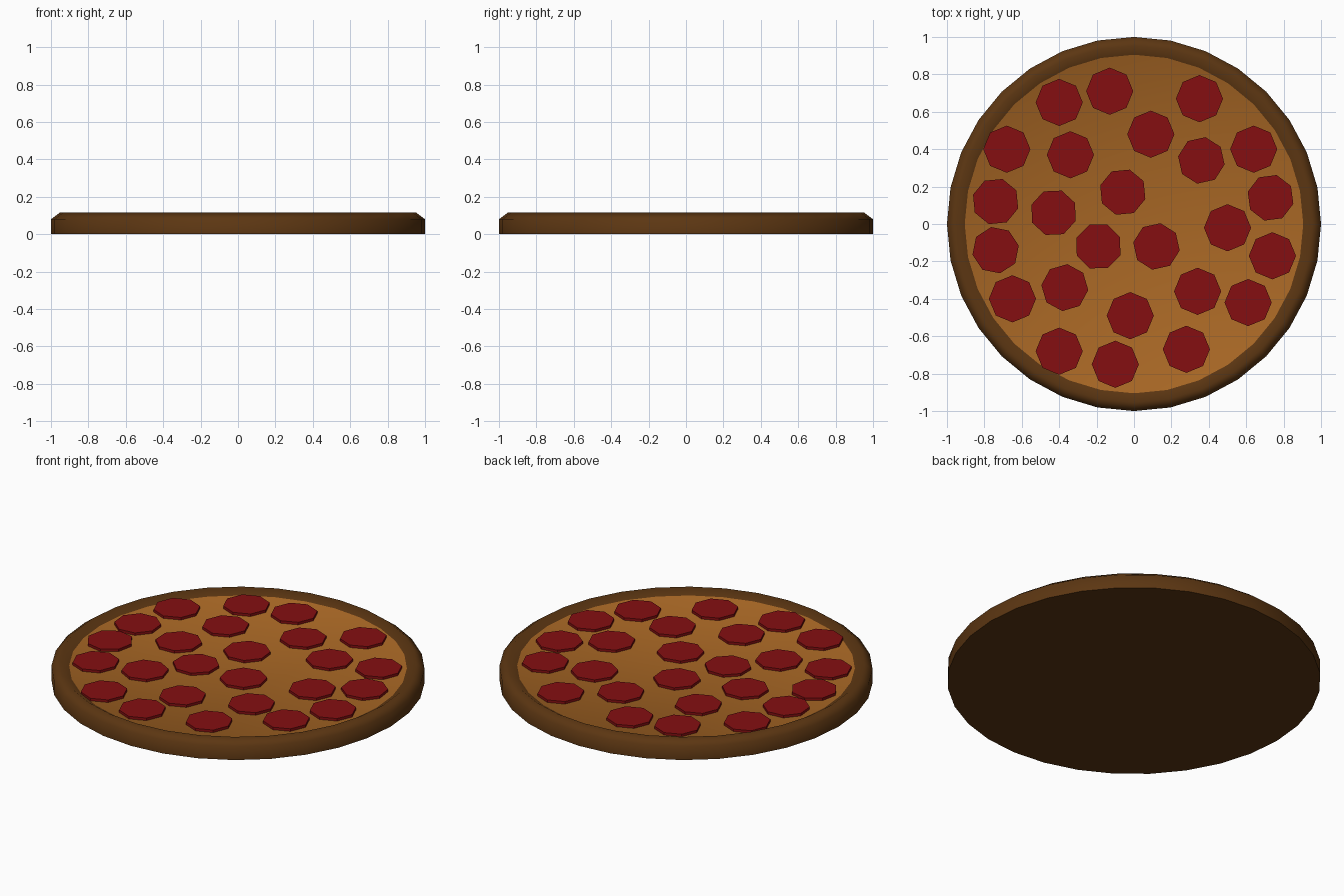
import bpy
import bmesh
from math import cos, sin, pi, radians

cube = bpy.data.objects.get("Cube")
if cube:
    bpy.data.objects.remove(cube, do_unlink=True)


def material(name, rgb):
    mat = bpy.data.materials.new(name)
    mat.use_nodes = True
    mat.diffuse_color = (*rgb, 1)
    mat.node_tree.nodes["Principled BSDF"].inputs["Base Color"].default_value = (*rgb, 1)
    return mat


def lathe(name, profile, sides, mats, turn=0):
    """Revolve (radius, height) points; the first and last lie on the axis."""
    bm = bmesh.new()
    rings = []
    for r, z in profile:
        if r == 0:
            rings.append([bm.verts.new((0, 0, z))] * sides)
        else:
            angles = [turn + 2 * pi * i / sides for i in range(sides)]
            rings.append([bm.verts.new((r * cos(a), r * sin(a), z)) for a in angles])
    for low, high in zip(rings, rings[1:]):
        for i in range(sides):
            j = (i + 1) % sides
            corners = dict.fromkeys((low[i], low[j], high[j], high[i]))
            bm.faces.new(list(corners))
    bmesh.ops.recalc_face_normals(bm, faces=bm.faces)
    mesh = bpy.data.meshes.new(name)
    bm.to_mesh(mesh)
    bm.free()
    for mat in mats:
        mesh.materials.append(mat)
    obj = bpy.data.objects.new(name, mesh)
    bpy.context.collection.objects.link(obj)
    return obj


crust_brown = material("crust brown", (0.107, 0.037, 0.006))
cheese_gold = material("cheese gold", (0.39, 0.135, 0.018))
sausage_red = material("sausage red", (0.235, 0.0045, 0.0055))

# Crust and cheese share one smooth surface
CHEESE_Z = 0.085
base = lathe("pizza_base",
             [(0, 0), (1, 0), (1, 0.08), (0.953, 0.115), (0.905, CHEESE_Z), (0, CHEESE_Z)],
             32, [crust_brown, cheese_gold])
for face in base.data.polygons:
    if all(abs(base.data.vertices[v].co.z - CHEESE_Z) < 0.001 for v in face.vertices):
        face.material_index = 1
bpy.ops.object.select_all(action="DESELECT")
base.select_set(True)
bpy.context.view_layer.objects.active = base
bpy.ops.object.shade_smooth_by_angle(angle=radians(75))

# Sausage slices: x, y and, where turned, degrees
slices = [
    (-.40, .65), (-.13, .71), (.35, .67), (.09, .48), (-.68, .40),
    (-.34, .37), (.36, .34, -10), (.64, .40), (-.74, .12, -17), (-.43, .06, -20),
    (-.06, .17, -17), (.73, .14, -15), (.50, -.02), (-.19, -.12, -22), (.12, -.12, -10),
    (-.74, -.14, 11), (.74, -.17), (-.65, -.40), (-.37, -.34, -6), (.34, -.36),
    (.61, -.42), (-.02, -.49), (-.40, -.68), (-.10, -.75), (.28, -.67),
]
for n, (x, y, *turn) in enumerate(slices, 1):
    piece = lathe(f"sausage_slice_{n}", [(0, 0.07), (0.126, 0.07), (0.126, 0.1), (0, 0.1)],
                  8, [sausage_red], radians(sum(turn)))
    piece.location = (x, y, 0)
